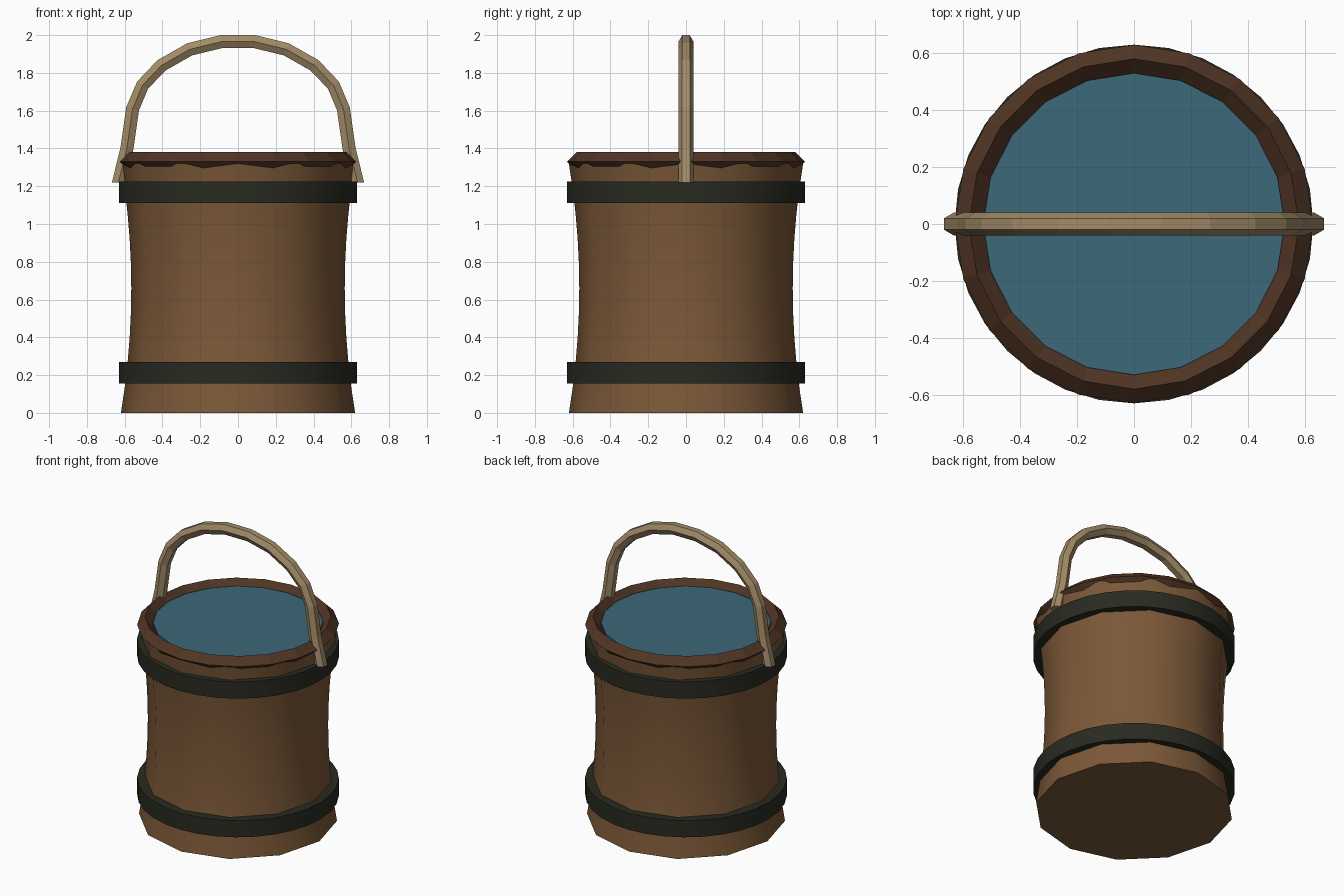
import bpy, math
from mathutils import Vector

if "Cube" in bpy.data.objects:
    bpy.data.objects.remove(bpy.data.objects["Cube"])

TAU = 2 * math.pi


def material(name, rgb):
    m = bpy.data.materials.new(name)
    m.diffuse_color = (*rgb, 1)
    m.use_nodes = True
    m.node_tree.nodes["Principled BSDF"].inputs["Base Color"].default_value = m.diffuse_color
    return m


wood = material("oak_brown", (0.200, 0.098, 0.040))
dark_wood = material("dark_brown", (0.082, 0.036, 0.018))
iron = material("black_iron", (0.022, 0.023, 0.015))
water_blue = material("water_blue", (0.045, 0.140, 0.190))
rope = material("tan", (0.360, 0.260, 0.137))


def make(name, verts, faces, mat, smooth_angle=None):
    mesh = bpy.data.meshes.new(name)
    mesh.from_pydata(verts, [], faces)
    mesh.materials.append(mat)
    obj = bpy.data.objects.new(name, mesh)
    bpy.context.collection.objects.link(obj)
    if smooth_angle:
        bpy.ops.object.select_all(action='DESELECT')
        bpy.context.view_layer.objects.active = obj
        obj.select_set(True)
        bpy.ops.object.shade_smooth_by_angle(angle=math.radians(smooth_angle))
    return obj


def lathe(name, profile, sides, mat, closed=False, smooth_angle=None):
    """Spin (radius, z) points, listed upward on the outside, about z."""
    n = len(profile)
    verts = [(r * math.cos(TAU * s / sides), r * math.sin(TAU * s / sides), z)
             for r, z in profile for s in range(sides)]
    faces = []
    for i in range(n if closed else n - 1):
        a, b = i * sides, (i + 1) % n * sides
        for s in range(sides):
            t = (s + 1) % sides
            faces.append((a + s, a + t, b + t, b + s))
    if not closed:
        faces.append(tuple(reversed(range(sides))))
        faces.append(tuple(range((n - 1) * sides, n * sides)))
    return make(name, verts, faces, mat, smooth_angle)


# Waisted twelve-sided bucket body
H = 1.32
body = [(0.565 + 0.055 * (2 * i / 10 - 1) ** 2, H * i / 10) for i in range(11)]
lathe("bucket_body", body, 12, wood, smooth_angle=40)

# Diamond-section rim
lathe("rim", [(0.58, 1.28), (0.63, 1.33), (0.58, 1.38), (0.53, 1.33)],
      20, dark_wood, closed=True)

# Water surface inside the rim
lathe("water", [(0.53, 1.325), (0.53, 1.345)], 20, water_blue)

# Iron hoops
for name, z0, z1 in (("lower_hoop", 0.155, 0.27), ("upper_hoop", 1.11, 1.225)):
    lathe(name, [(0.55, z0), (0.63, z0), (0.63, z1), (0.55, z1)],
          32, iron, closed=True, smooth_angle=30)

# Hexagonal handle swept along an arch, with level-cut ends
half = [(0.09, 1.965), (0.255, 1.925), (0.405, 1.84), (0.505, 1.735),
        (0.558, 1.61), (0.588, 1.40), (0.633, 1.22)]
path = [Vector((-x, 0, z)) for x, z in reversed(half)] + [Vector((x, 0, z)) for x, z in half]
verts, faces = [], []
for i, p in enumerate(path):
    tan = (path[min(i + 1, len(path) - 1)] - path[max(i - 1, 0)]).normalized()
    if i in (0, len(path) - 1):
        tan = Vector((0, 0, 1 if i == 0 else -1))
    out = Vector((-tan.z, 0, tan.x))
    for k in range(6):
        a = TAU * k / 6
        verts.append(p + Vector((0, 0.04 * math.cos(a), 0)) + out * 0.04 * math.sin(a))
for i in range(len(path) - 1):
    for k in range(6):
        j = (k + 1) % 6
        faces.append((i * 6 + k, i * 6 + j, i * 6 + 6 + j, i * 6 + 6 + k))
last = (len(path) - 1) * 6
faces += [tuple(reversed(range(6))), tuple(range(last, last + 6))]
make("handle", verts, faces, rope)
